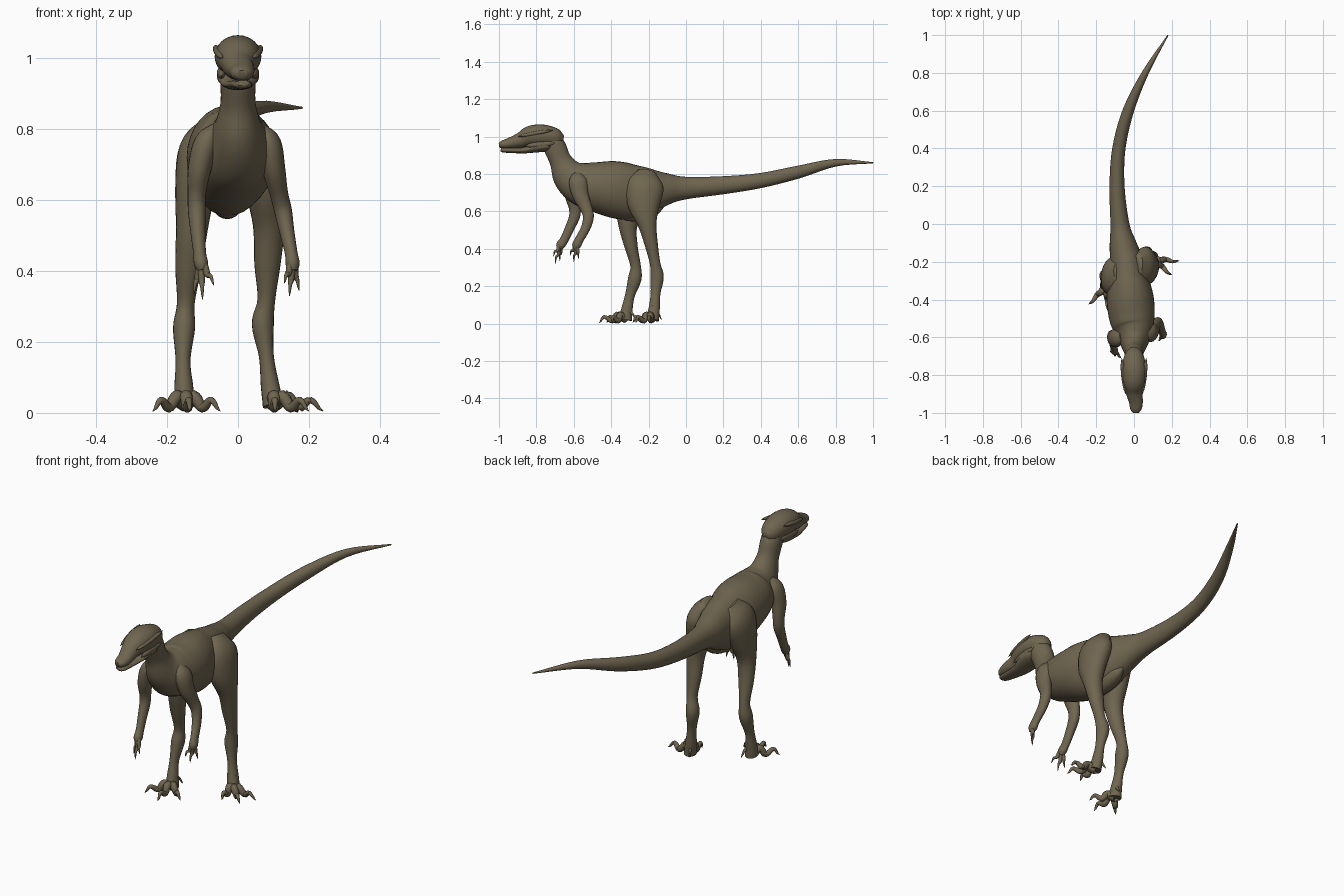
import bpy, bmesh, math
from mathutils import Vector

cube = bpy.data.objects.get("Cube")
if cube:
    bpy.data.objects.remove(cube)

hide = bpy.data.materials.new("olive brown hide")
hide.use_nodes = True
colour = (.16, .13, .08, 1)
hide.diffuse_color = colour
hide.node_tree.nodes["Principled BSDF"].inputs["Base Color"].default_value = colour


def spline(points, steps):
    """Pass a smooth curve through stations of position, half width and half depth."""
    knots = [Vector(point) for point in points]
    knots = [2 * knots[0] - knots[1], *knots, 2 * knots[-1] - knots[-2]]
    curve = []
    for before, start, end, after in zip(knots, knots[1:], knots[2:], knots[3:]):
        leave, arrive = (end - before) / 2, (after - start) / 2
        for step in range(steps):
            t = step / steps
            ease = t * t * (3 - 2 * t)
            curve.append(start.lerp(end, ease) + leave * t * (1 - t) ** 2
                         - arrive * t * t * (1 - t))
    return curve + [knots[-2]]


def loft(name, points, sides=20, steps=5):
    """Sweep elliptical rings along a path, with widths measured along x."""
    stations = spline(points, steps)
    centres = [Vector(station[:3]) for station in stations]
    last = len(centres) - 1
    bm = bmesh.new()
    rings = []
    for i, (centre, station) in enumerate(zip(centres, stations)):
        run = (centres[min(i + 1, last)] - centres[max(i - 1, 0)]).normalized()
        across = Vector((1, 0, 0))
        across = (across - run * across.dot(run)).normalized()
        deep = run.cross(across)
        width, depth = (max(size, .001) for size in station[3:])
        angles = [math.tau * k / sides for k in range(sides)]
        rings.append([bm.verts.new(centre + across * width * math.cos(angle)
                                   + deep * depth * math.sin(angle)) for angle in angles])
    for ring, following in zip(rings, rings[1:]):
        for k in range(sides):
            bm.faces.new((ring[k - 1], ring[k], following[k], following[k - 1]))
    bm.faces.new(rings[0])
    bm.faces.new(rings[-1])
    bmesh.ops.recalc_face_normals(bm, faces=bm.faces)
    mesh = bpy.data.meshes.new(name)
    bm.to_mesh(mesh)
    bm.free()
    mesh.materials.append(hide)
    part = bpy.data.objects.new(name, mesh)
    bpy.context.collection.objects.link(part)
    bpy.ops.object.select_all(action='DESELECT')
    part.select_set(True)
    bpy.context.view_layer.objects.active = part
    bpy.ops.object.shade_smooth_by_angle(angle=math.radians(60))


def limb(name, joints, girths):
    """Loft a limb whose girths are shared by the left and right sides."""
    loft(name, [(*joint, *girth) for joint, girth in zip(joints, girths)])


def swelling(name, start, end, width, depth):
    """A rounded lump with a sine profile between two points."""
    stations = []
    for i in range(9):
        t = i / 8
        bulge = math.sin(math.pi * t) ** .6 if 0 < t < 1 else 0
        stations.append((*Vector(start).lerp(Vector(end), t), width * bulge, depth * bulge))
    loft(name, stations, steps=2)


def digit(name, base, tip, radius, arch):
    """A toe or finger with two arched knuckles, tapering to a hooked claw."""
    stations = []
    for i in range(13):
        t = i / 12
        centre = Vector(base).lerp(Vector(tip), t)
        centre += Vector((0, -.3, 1)) * arch * math.sin(math.tau * t) ** 2
        girth = radius * (1 - t) ** .6
        stations.append((*centre, girth, girth))
    loft(name, stations, sides=10, steps=2)


# Tail, trunk and neck in one sweep
loft("body", [
    (.18, 1, .86, .003, .003), (.06, .8, .86, .018, .02), (-.03, .6, .81, .03, .034),
    (-.08, .4, .765, .035, .04), (-.09, .2, .74, .04, .048), (-.075, 0, .725, .05, .06),
    (-.06, -.1, .72, .07, .085), (-.04, -.2, .71, .09, .125), (-.03, -.3, .705, .11, .15),
    (-.02, -.4, .72, .125, .15), (-.01, -.5, .735, .12, .13), (0, -.57, .755, .1, .115),
    (0, -.63, .8, .07, .09), (0, -.67, .87, .05, .06), (0, -.7, .94, .05, .06),
    (0, -.73, 1, .05, .05)], sides=32)

# Skull and lower jaw
loft("skull", [
    (0, -.655, .985, .02, .02), (0, -.685, .99, .046, .046), (0, -.73, 1, .06, .056),
    (0, -.78, 1.005, .066, .06), (0, -.835, 1, .06, .056), (0, -.885, .98, .045, .042),
    (.01, -.94, .965, .037, .03), (.01, -.98, .957, .03, .022), (.01, -1, .954, .015, .012)],
    sides=24)
loft("jaw", [
    (0, -.7, .955, .035, .025), (0, -.75, .95, .058, .03), (0, -.81, .94, .056, .026),
    (0, -.87, .926, .043, .016), (.01, -.97, .927, .028, .013), (.01, -.99, .93, .014, .008)])

# Brows, eyes and cheeks
for label, side in (("left", 1), ("right", -1)):
    swelling(label + "_brow", (side * .065, -.71, 1.035), (side * .045, -.9, 1), .013, .011)
    swelling(label + "_eye", (side * .057, -.785, 1.01), (side * .053, -.83, 1.01), .009, .011)
    swelling(label + "_cheek", (side * .05, -.7, .965), (side * .045, -.86, .95), .012, .016)

# Pelvic bulge under the belly
swelling("pelvic_bulge", (-.03, -.12, .62), (-.03, -.36, .57), .045, .045)

# Hind legs in mid stride, from hip to sole
leg_girths = [(.03, .05), (.058, .1), (.057, .088), (.045, .05), (.037, .035),
              (.025, .028), (.031, .036), (.021, .026), (.026, .03), (.03, .036)]
limb("left_leg", [
    (.02, -.21, .81), (.055, -.22, .74), (.075, -.225, .64), (.087, -.207, .53),
    (.083, -.185, .42), (.08, -.165, .32), (.07, -.155, .25), (.08, -.163, .16),
    (.09, -.17, .08), (.1, -.18, .02)], leg_girths)
limb("right_leg", [
    (-.08, -.25, .81), (-.108, -.27, .74), (-.12, -.295, .64), (-.13, -.31, .52),
    (-.14, -.293, .41), (-.147, -.27, .31), (-.152, -.274, .24), (-.155, -.3, .15),
    (-.153, -.315, .08), (-.15, -.325, .02)], leg_girths)

# Arms from shoulder to palm
arm_girths = [(.02, .03), (.036, .05), (.033, .044), (.026, .033), (.025, .029),
              (.021, .025), (.018, .023), (.02, .024), (.012, .015)]
limb("left_arm", [
    (.06, -.57, .8), (.085, -.575, .76), (.1, -.565, .69), (.115, -.535, .62),
    (.127, -.522, .57), (.138, -.537, .51), (.15, -.57, .45), (.154, -.585, .42),
    (.155, -.592, .4)], arm_girths)
limb("right_arm", [
    (-.06, -.59, .8), (-.088, -.6, .76), (-.108, -.605, .69), (-.116, -.594, .62),
    (-.116, -.597, .57), (-.113, -.622, .51), (-.108, -.65, .45), (-.104, -.67, .42),
    (-.1, -.678, .4)], arm_girths)

# Three long toes on each foot and a raised spur behind
places = ("outer", "middle", "inner")
feet = {"left": ((.1, -.18), [(.24, -.195), (.2, -.27), (.105, -.285)], (.07, -.13)),
        "right": ((-.15, -.325), [(-.24, -.425), (-.135, -.465), (-.05, -.4)], (-.13, -.265))}
for label, (ankle, tips, spur) in feet.items():
    for place, tip in zip(places, tips):
        digit(f"{label}_{place}_toe", (*ankle, .025), (*tip, .005), .022, .026)
    digit(label + "_spur", (*ankle, .1), (*spur, .02), .014, .008)

# Three clawed fingers spread from each palm
hands = {"left": ((.154, -.582, .42), [(.172, -.573, .345), (.145, -.6, .33), (.13, -.62, .365)]),
         "right": ((-.104, -.665, .42), [(-.125, -.675, .335), (-.1, -.7, .32), (-.068, -.71, .36)])}
for label, (palm, tips) in hands.items():
    for place, tip in zip(places, tips):
        digit(f"{label}_{place}_finger", palm, tip, .013, .01)
